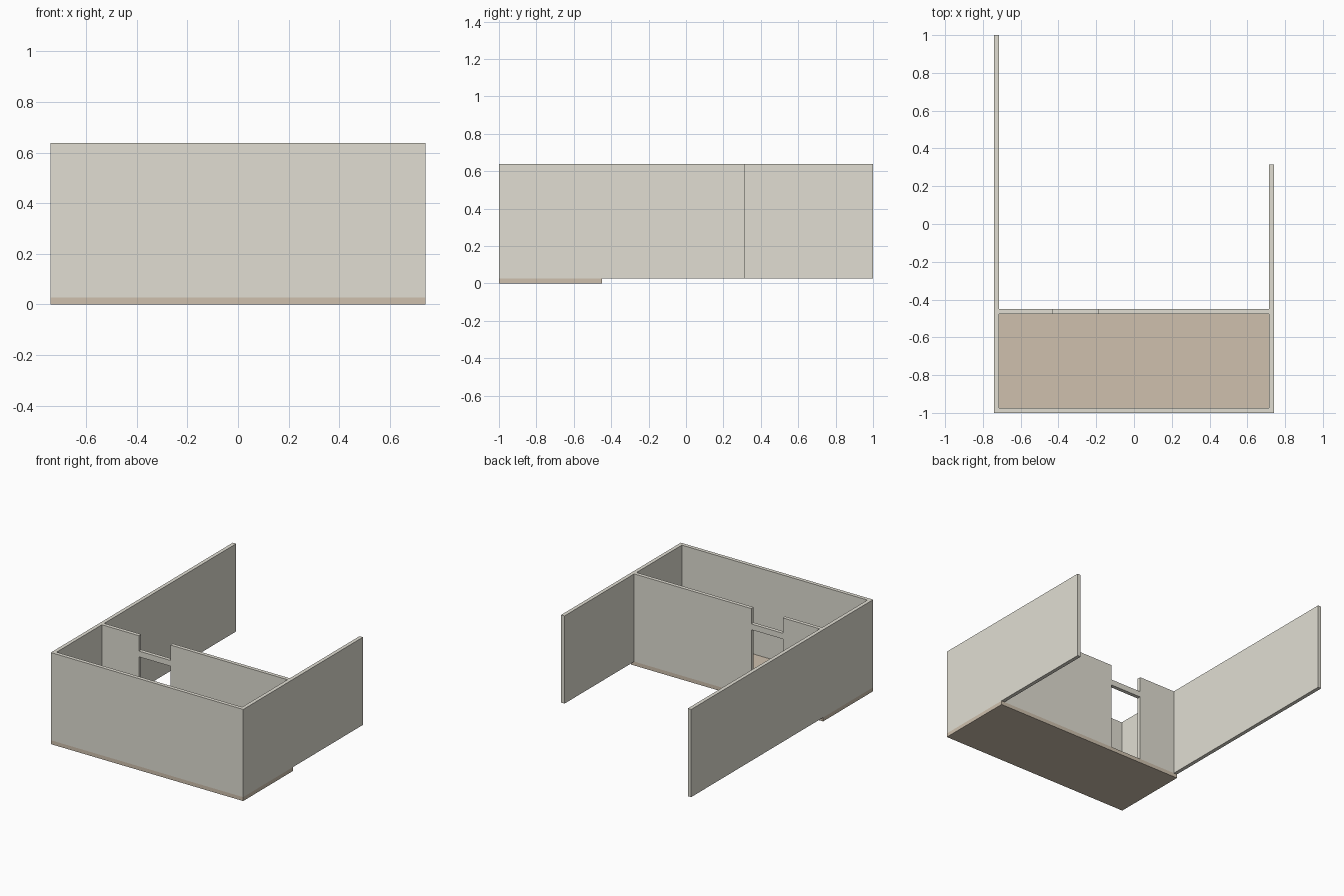
import bpy, bmesh

if "Cube" in bpy.data.objects:
    bpy.data.objects.remove(bpy.data.objects["Cube"])

X, T = 0.74, 0.026           # half width, wall thickness
Y0, Y1 = -1.0, -0.45         # front of room, back of partition
FLOOR, TOP = 0.027, 0.637    # floor thickness, wall top
DOOR_L, DOOR_R = -0.43, -0.187


def material(name, color):
    m = bpy.data.materials.new(name)
    m.diffuse_color = (*color, 1)
    m.use_nodes = True
    m.node_tree.nodes["Principled BSDF"].inputs["Base Color"].default_value = m.diffuse_color
    return m


def extrude_plan(name, pts, z0, z1, mat):
    """Extrude a closed plan outline from z0 to z1."""
    bm = bmesh.new()
    face = bm.faces.new([bm.verts.new((x, y, z0)) for x, y in pts])
    ext = bmesh.ops.extrude_face_region(bm, geom=[face], use_keep_orig=True)
    verts = [g for g in ext["geom"] if isinstance(g, bmesh.types.BMVert)]
    bmesh.ops.translate(bm, verts=verts, vec=(0, 0, z1 - z0))
    bmesh.ops.recalc_face_normals(bm, faces=bm.faces)
    me = bpy.data.meshes.new(name)
    bm.to_mesh(me)
    bm.free()
    me.materials.append(mat)
    ob = bpy.data.objects.new(name, me)
    bpy.context.collection.objects.link(ob)
    return ob


def rect(x0, x1, y0, y1):
    return [(x0, y0), (x1, y0), (x1, y1), (x0, y1)]


plaster = material("plaster", (0.75, 0.73, 0.65))
timber = material("timber", (0.62, 0.53, 0.42))
xi, yi, yf = X - T, Y1 - T, Y0 + T   # inner wall faces

# Floor slab under the closed room
extrude_plan("floor", rect(-X, X, Y0, Y1), 0, FLOOR, timber)

# Continuous walls: room, partition with door gap, long left and short right wing
walls = [(-X, Y0), (X, Y0), (X, 0.315), (xi, 0.315), (xi, Y1),
         (DOOR_R, Y1), (DOOR_R, yi), (xi, yi), (xi, yf), (-xi, yf),
         (-xi, yi), (DOOR_L, yi), (DOOR_L, Y1), (-xi, Y1), (-xi, 1), (-X, 1)]
extrude_plan("walls", walls, FLOOR, TOP, plaster)

# Lintel bridging the door gap
extrude_plan("door_lintel", rect(DOOR_L, DOOR_R, yi, Y1), 0.49, 0.53, plaster)
